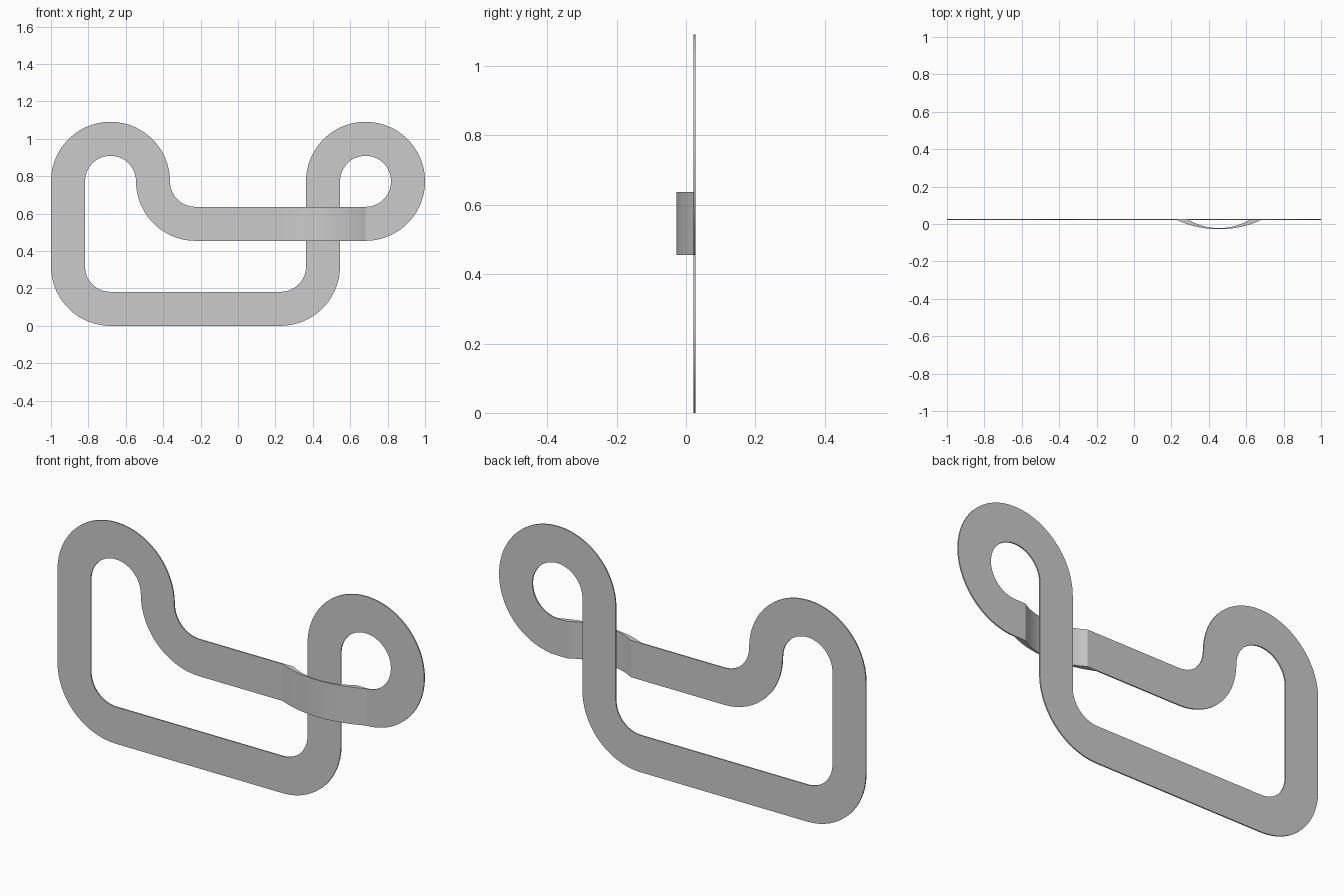
import bpy, bmesh
from math import sin, cos, pi, radians, sqrt

if "Cube" in bpy.data.objects:
    bpy.data.objects.remove(bpy.data.objects["Cube"])

CELL = 1 / 2.2            # layout grid spacing
R = CELL / 2              # centreline bend radius
HALF = CELL / 5           # half the strip width
FRONT, BACK = 0.022, 0.028


def ribbon(name, stations):
    """Sweep a rectangular section along (x, z, heading, y_front, y_back)."""
    bm = bmesh.new()
    rows = []
    for x, z, h, yf, yb in stations:
        nx, nz = -sin(h) * HALF, cos(h) * HALF
        rows.append([bm.verts.new((x + s * nx, y, z + s * nz))
                     for s, y in ((1, yf), (-1, yf), (-1, yb), (1, yb))])
    for a, b in zip(rows, rows[1:]):
        for i in range(4):
            j = (i + 1) % 4
            bm.faces.new((a[i], a[j], b[j], b[i]))
    bmesh.ops.recalc_face_normals(bm, faces=bm.faces)
    me = bpy.data.meshes.new(name)
    bm.to_mesh(me)
    bm.free()
    ob = bpy.data.objects.new(name, me)
    bpy.context.collection.objects.link(ob)
    bpy.context.view_layer.objects.active = ob
    ob.select_set(True)
    bpy.ops.object.shade_smooth_by_angle(angle=radians(20))
    ob.select_set(False)
    return ob


# Flat track: straights in cells, bends in signed degrees (positive = left)
x, z, h = R, HALF + CELL, pi
track = [(x, z, h, FRONT, BACK)]
route = [("go", 1), ("turn", -90), ("turn", 180), ("go", 1), ("turn", 90),
         ("go", 2), ("turn", 90), ("go", 1), ("turn", -180), ("turn", -90)]
for kind, amount in route:
    if kind == "go":
        x, z = x + cos(h) * CELL * amount, z + sin(h) * CELL * amount
        track.append((x, z, h, FRONT, BACK))
        continue
    side = 1 if amount > 0 else -1
    cx, cz, h0 = x - side * R * sin(h), z + side * R * cos(h), h
    steps = abs(amount) // 6
    for i in range(1, steps + 1):
        h = h0 + radians(amount) * i / steps
        x, z = cx + side * R * sin(h), cz - side * R * cos(h)
        track.append((x, z, h, FRONT, BACK))
ribbon("flat_track", track)


# Arched bridge carrying the horizontal strip in front of the vertical one
def arch(u, half_span, y_end, y_peak):
    rise = y_end - y_peak
    rad = (half_span ** 2 + rise ** 2) / (2 * rise)
    if abs(u) >= half_span:
        return y_end
    return y_peak + rad - sqrt(rad ** 2 - u ** 2)


INNER = 0.173
offsets = [R, 0.2] + [INNER * (1 - i / 8) for i in range(17)] + [-0.2, -R]
ribbon("crossover_bridge",
       [(CELL + u, HALF + CELL, pi,
         arch(u, R, FRONT, -0.028), arch(u, INNER, BACK, -0.022))
        for u in offsets])
